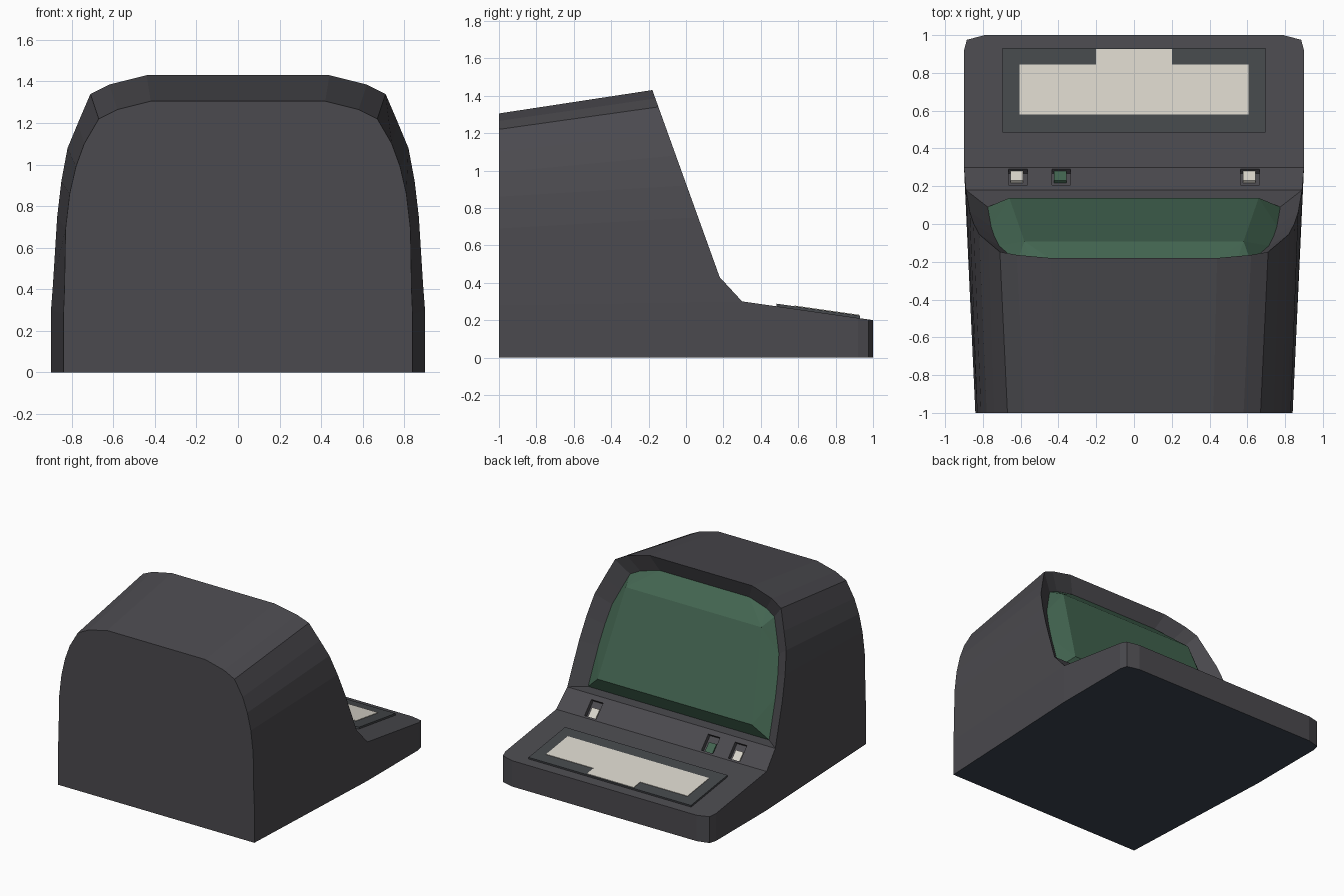
import bpy, bmesh, math
from mathutils import Vector, Matrix

if "Cube" in bpy.data.objects:
    bpy.data.objects.remove(bpy.data.objects["Cube"])


def material(name, r, g, b):
    m = bpy.data.materials.new(name)
    m.diffuse_color = (r, g, b, 1)
    m.use_nodes = True
    m.node_tree.nodes["Principled BSDF"].inputs["Base Color"].default_value = m.diffuse_color
    return m


CASE = material("charcoal case", 0.07, 0.068, 0.077)
GREEN = material("screen green", 0.056, 0.13, 0.082)
CREAM = material("key cream", 0.70, 0.67, 0.60)
PANEL = material("keyboard grey", 0.058, 0.064, 0.070)
BASE = material("underside blue grey", 0.042, 0.055, 0.080)


def plane_y(z):
    """Depth of the leaning front opening at height z."""
    return 0.18 - 0.36 * (z - 0.43)


def deck_z(y):
    return 0.3 - (y - 0.3) / 7


# half profiles (x, z), bottom to top, for the front opening and the rear wall
front = [(.9, 0), (.9, .3), (.89, .43), (.87, .75), (.85, .92), (.82, 1.08),
         (.77, 1.2), (.71, 1.34), (.62, 1.385), (.44, 1.43)]
rear = [(.84, 0), (.84, .28), (.835, .4), (.83, .69), (.81, .86), (.78, .99),
        (.74, 1.1), (.67, 1.22), (.58, 1.265), (.42, 1.305)]
corner = [(.9, .92), (.885, .975), (.79, 1.0)]

bm = bmesh.new()


def ring(points):
    """Mirrored loop of vertices: right side, then left side reversed."""
    pts = points + [(-x, y, z) for x, y, z in reversed(points)]
    return [bm.verts.new(p) for p in pts]


def face(verts, mat=0):
    bm.faces.new(verts).material_index = mat


# case shell lofted from the rear wall to the front opening
R = ring([(x, -1, z) for x, z in rear])
F = ring([(x, min(0.3, plane_y(z)) if z > .4 else 0.3, z) for x, z in front])
n = len(R)
face(R)
for i in range(n - 1):
    face([R[i], R[i + 1], F[i + 1], F[i]])

# recessed rim around the screen
inner = [(x * .87, plane_y(.43 + (z - .43) * .88) - .09, .43 + (z - .43) * .88)
         for x, z in front[2:]]
I = ring(inner)
O = F[2:-2]
m = len(I)
for i in range(m):
    j = (i + 1) % m
    face([O[i], O[j], I[j], I[i]])

# bulging screen
br, tr, tl, bl = [bm.verts.new(p) for p in
                  [(.66, .138, .535), (.58, -.092, 1.18), (-.58, -.092, 1.18), (-.66, .138, .535)]]
face([br, tr, tl, bl], 1)
face([I[0], br, bl, I[-1]], 1)
face([I[7], I[8], tl, tr], 1)
for s, b, t in ((I, br, tr), (I[::-1], bl, tl)):
    for k in range(4):
        if k == 2:
            face([s[k], s[k + 1], t, b], 1)
        else:
            face([s[k], s[k + 1], b if k < 2 else t], 1)
    for k in range(4, 7):
        face([s[k], s[k + 1], t], 1)

# keyboard deck with clipped corners
T = ring([(x, y, deck_z(y)) for x, y in corner])
B = ring([(x, y, 0) for x, y in corner])
face([F[1]] + T + [F[-2]])
face([F[1], F[2], F[-3], F[-2]])
face([F[0], F[1], T[0], B[0]])
face([F[-1], F[-2], T[-1], B[-1]])
for i in range(5):
    face([B[i], B[i + 1], T[i + 1], T[i]])
face([R[0], F[0]] + B + [F[-1], R[-1]], 2)

bmesh.ops.recalc_face_normals(bm, faces=bm.faces)
mesh = bpy.data.meshes.new("terminal_case")
bm.to_mesh(mesh)
bm.free()
case = bpy.data.objects.new("terminal_case", mesh)
bpy.context.collection.objects.link(case)
for mt in (CASE, GREEN, BASE):
    mesh.materials.append(mt)


def slab(name, mat, size, centre, tilt):
    """Box tilted about x; centre is the middle of the box."""
    bpy.ops.mesh.primitive_cube_add(size=1)
    ob = bpy.context.object
    ob.name = name
    ob.data.materials.append(mat)
    ob.data.transform(Matrix.Translation(centre) @ Matrix.Rotation(tilt, 4, 'X')
                      @ Matrix.Diagonal((*size, 1)))
    return ob


# indicator lamps sunk into the slope below the screen
slope = -math.atan2(.13, .12)
normal = Vector((0, .13, .12)).normalized()
down = Vector((0, .12, -.13)).normalized()
for name, x, mat in (("left_lamp", -.62, CREAM), ("green_lamp", -.39, GREEN), ("right_lamp", .61, CREAM)):
    mid = Vector((x, .248, .356))
    cutter = slab(name + "_cutter", CASE, (.10, .125, .06), mid + Vector((.005, 0, 0)), slope)
    cutter.hide_render = True
    mod = case.modifiers.new("pit", 'BOOLEAN')
    mod.operation = 'DIFFERENCE'
    mod.solver = 'EXACT'
    mod.object = cutter
    bpy.context.view_layer.objects.active = case
    bpy.ops.object.modifier_apply(modifier=mod.name)
    bpy.data.objects.remove(cutter)
    slab(name, mat, (.065, .075, .02), mid - normal * .022 + down * .025, slope)

# keyboard plate with cream key block and space bar
tilt = -math.atan(1 / 7)


def on_deck(name, mat, half_x, y0, y1, bottom, top):
    y = (y0 + y1) / 2
    slab(name, mat, (2 * half_x, (y1 - y0) / math.cos(tilt), top - bottom),
         Vector((0, y, deck_z(y) + (bottom + top) / 2)), tilt)


on_deck("keyboard_plate", PANEL, .695, .482, .928, -.03, .014)
on_deck("key_block", CREAM, .605, .58, .845, .010, .018)
on_deck("space_bar", CREAM, .2, .845, .925, .010, .018)
